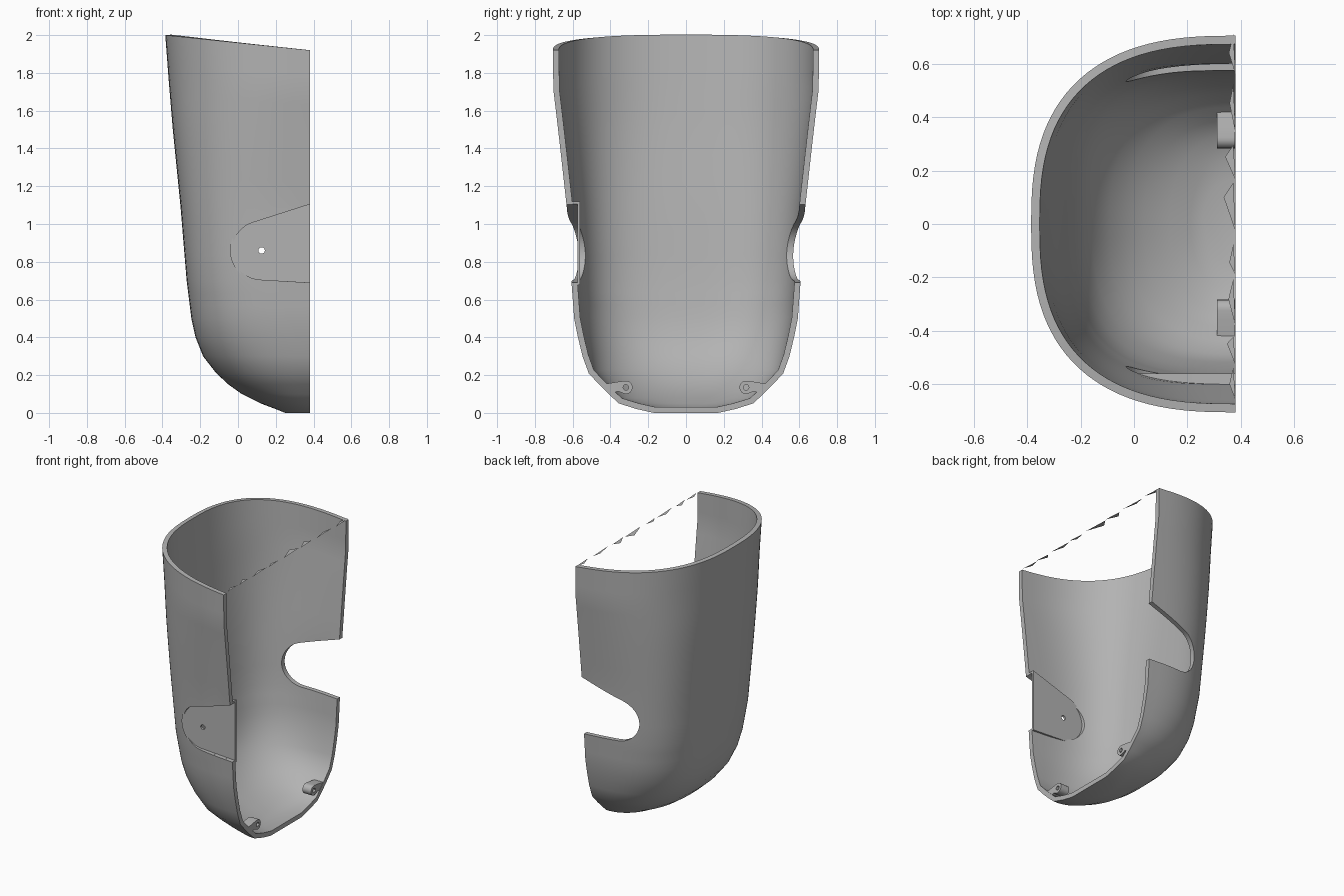
import bpy, bmesh, math, random

if "Cube" in bpy.data.objects:
    bpy.data.objects.remove(bpy.data.objects["Cube"], do_unlink=True)

GREY = (0.45, 0.45, 0.45, 1)
mat = bpy.data.materials.new("plain grey")
mat.use_nodes = True
mat.diffuse_color = GREY
mat.node_tree.nodes["Principled BSDF"].inputs["Base Color"].default_value = GREY

CUT = 0.38      # plane of the open side
WALL = 0.032

# height, back x, half width, squareness
PROFILE = [
    (0, .25, .17, 2.2), (.02, .2, .26, 2.2), (.05, .12, .355, 2.2),
    (.1, .02, .41, 2.3), (.15, -.05, .46, 2.4), (.21, -.115, .515, 2.5),
    (.3, -.185, .548, 2.6), (.4, -.225, .572, 2.8), (.5, -.247, .592, 2.9),
    (.7, -.272, .607, 3.1), (1.1, -.305, .632, 3.1), (1.5, -.345, .675, 2.8),
    (1.75, -.366, .702, 2.6), (2, -.385, .705, 2.6),
]


def section(z):
    for lo, hi in zip(PROFILE, PROFILE[1:]):
        if z <= hi[0]:
            t = (z - lo[0]) / (hi[0] - lo[0])
            return [a + (b - a) * t for a, b in zip(lo, hi)][1:]
    return PROFILE[-1][1:]


def shell_y(x, z):
    back, width, n = section(z)
    u = min(1, (CUT - x) / (CUT - back))
    return width * (1 - u ** n) ** (1 / n)


def make(name, bm):
    bmesh.ops.recalc_face_normals(bm, faces=bm.faces)
    me = bpy.data.meshes.new(name)
    bm.to_mesh(me)
    bm.free()
    ob = bpy.data.objects.new(name, me)
    bpy.context.collection.objects.link(ob)
    me.materials.append(mat)
    return ob


def bake(ob):
    """Apply all modifiers."""
    dg = bpy.context.evaluated_depsgraph_get()
    me = bpy.data.meshes.new_from_object(ob.evaluated_get(dg))
    ob.modifiers.clear()
    ob.data = me


def prism(name, pts, place, d0, d1):
    """Extrude a flat outline; place(a, b, depth) gives the position."""
    bm = bmesh.new()
    rings = [[bm.verts.new(place(a, b, d)) for a, b in pts] for d in (d0, d1)]
    for r in rings:
        bm.faces.new(r)
    for i in range(len(pts)):
        j = (i + 1) % len(pts)
        bm.faces.new((rings[0][i], rings[0][j], rings[1][j], rings[1][i]))
    return make(name, bm)


def subtract(ob, cutter):
    mod = ob.modifiers.new("cut", 'BOOLEAN')
    mod.operation = 'DIFFERENCE'
    mod.solver = 'EXACT'
    mod.object = cutter
    bake(ob)
    bpy.data.objects.remove(cutter, do_unlink=True)


def smooth(ob, angle):
    bpy.ops.object.select_all(action='DESELECT')
    ob.select_set(True)
    bpy.context.view_layer.objects.active = ob
    bpy.ops.object.shade_smooth_by_angle(angle=math.radians(angle))


def along_y(a, b, d):
    return (a, d, b)


def along_x(a, b, d):
    return (d, a, b)


def circle(cx, cy, r, n=20):
    return [(cx + r * math.cos(k * math.tau / n), cy + r * math.sin(k * math.tau / n))
            for k in range(n)]


def side_outline(grow=0.0, end=CUT):
    """Rounded tapering outline of the side opening."""
    r = .155 + grow
    pts = [(end, 1.105 + grow + (end - CUT) * .317)]
    for k in range(25):
        a = math.radians(107.5 + k * 157.5 / 24)
        pts.append((.125 + r * math.cos(a), .86 + r * math.sin(a)))
    pts.append((end, .69 - grow - (end - CUT) * .06))
    return pts


# Main shell: lofted half sections, closed at the bottom
bm = bmesh.new()
heights = []
for lo, hi in zip(PROFILE, PROFILE[1:]):
    steps = 3 if hi[0] - lo[0] > .15 else 1
    heights += [lo[0] + (hi[0] - lo[0]) * k / steps for k in range(steps)]
heights.append(2)
rows = []
N = 56
for z in heights:
    back, width, n = section(z)
    pts = []
    for k in range(N + 1):
        a = math.pi * (k / N - .5)
        s, c = math.sin(a), max(0, math.cos(a))
        pts.append((CUT - (CUT - back) * c ** (2 / n),
                    math.copysign(width * abs(s) ** (2 / n), s)))
    pts = [(CUT + .06, -width)] + pts + [(CUT + .06, width)]
    slope = .08 * (z / 2) ** 5      # rim drops toward the open side
    rows.append([bm.verts.new((x, y, z - slope * (x + .385) / .765)) for x, y in pts])
for r0, r1 in zip(rows, rows[1:]):
    for k in range(len(r0) - 1):
        bm.faces.new((r0[k], r0[k + 1], r1[k + 1], r1[k]))
bm.faces.new(rows[0])
shell = make("shell", bm)
# make sure the wall grows inward
probe = max(shell.data.polygons, key=lambda p: p.center.z - abs(p.center.y) * 5)
sol = shell.modifiers.new("wall", 'SOLIDIFY')
sol.thickness = WALL
sol.offset = -1 if probe.normal.x < 0 else 1
bake(shell)

# Flat open side, and the opening in each side wall
box = [(-2, -1), (2, -1), (2, 3), (-2, 3)]
subtract(shell, prism("side_cutter", box, along_x, CUT, 1))
for d in (-1, 1):
    subtract(shell, prism("opening_cutter", side_outline(0, .6), along_y, d * .3, d))
smooth(shell, 35)

# Recessed plate filling the front opening, with a small hole
plate = prism("side_plate", side_outline(.012), along_y, -.575, -.56)
subtract(plate, prism("hole_cutter", circle(.125, .86, .017), along_y, -1, 0))
smooth(plate, 30)

# Thin rim between the plate and the wall
bm = bmesh.new()
loops = []
for grow, outer in ((0, False), (0, True), (.014, True), (.014, False)):
    loops.append([bm.verts.new((x, -max(.562, shell_y(x, z) - .012) if outer else -.56, z))
                  for x, z in side_outline(grow)])
for i in range(4):
    a, b = loops[i], loops[(i + 1) % 4]
    for k in range(len(a) - 1):
        bm.faces.new((a[k], a[k + 1], b[k + 1], b[k]))
for k in (0, -1):
    bm.faces.new([lp[k] for lp in loops])
smooth(make("plate_rim", bm), 30)

# Two drilled lugs near the bottom
for side, label in ((-1, "front"), (1, "back")):
    pts = [(.42, .155), (.36, .165)]
    pts += [(.318 + .035 * math.cos(a), .135 + .035 * math.sin(a))
            for a in (math.radians(80 + k * 20) for k in range(11))]
    pts += [(.36, .115), (.4, .1)]
    lug = prism(label + "_lug", [(side * a, b) for a, b in pts], along_x, .31, CUT - .002)
    subtract(lug, prism("hole_cutter", circle(side * .318, .135, .015, 12), along_x, 0, 1))
    smooth(lug, 30)

# Ragged thin slivers across the open side at the rim
random.seed(4)
bm = bmesh.new()
y = -.66
while y < .6:
    length = random.uniform(.1, .2)
    tip = CUT - random.uniform(.02, .05)
    tri = [(CUT, y), (CUT - .008, y + length), (tip, y + length * random.uniform(.3, .8))]
    bm.faces.new([bm.verts.new((a, b, 1.924)) for a, b in tri])
    y += length + random.uniform(.0, .05)
make("rim_slivers", bm)
